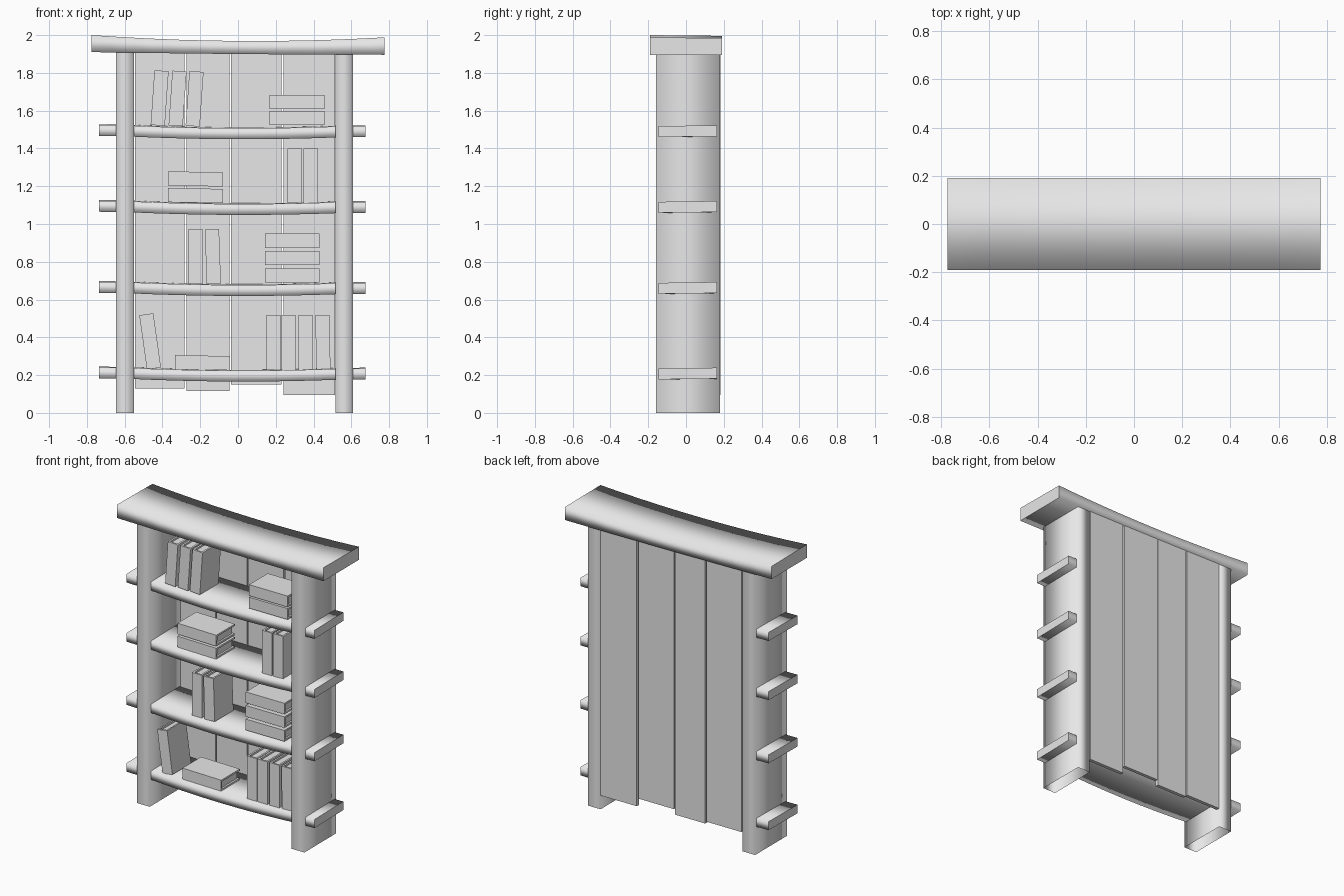
import bpy, bmesh, math
from mathutils import Matrix, Vector

old = bpy.data.objects.get("Cube")
if old:
    bpy.data.objects.remove(old, do_unlink=True)

GREY = (0.8, 0.8, 0.8, 1)
mat = bpy.data.materials.new("plain grey")
mat.use_nodes = True
mat.diffuse_color = GREY
mat.node_tree.nodes["Principled BSDF"].inputs["Base Color"].default_value = GREY


def finish(bm, name):
    mesh = bpy.data.meshes.new(name)
    bm.to_mesh(mesh)
    bm.free()
    mesh.materials.append(mat)
    obj = bpy.data.objects.new(name, mesh)
    bpy.context.collection.objects.link(obj)
    return obj


def add_box(bm, x, y, z):
    """Add a box spanning three (low, high) ranges; return its vertices."""
    verts = bmesh.ops.create_cube(bm, size=1)["verts"]
    for v in verts:
        v.co = Vector([(lo + hi) / 2 + c * (hi - lo) for c, (lo, hi) in zip(v.co, (x, y, z))])
    return verts


def smooth_sides(bm, axis):
    """Smooth all faces except the end caps along one axis."""
    bm.normal_update()
    for f in bm.faces:
        f.smooth = abs(f.normal[axis]) < 0.9
    caps = [e for e in bm.edges if any(not f.smooth for f in e.link_faces)]
    for e in caps:
        e.smooth = False


def plank(name, x, y, z, bend, cuts=9):
    """A long board cut along x and bent by a rule on its points."""
    bm = bmesh.new()
    add_box(bm, x, y, z)
    long_edges = [e for e in bm.edges if abs(e.verts[0].co.x - e.verts[1].co.x) > 0.1]
    bmesh.ops.subdivide_edges(bm, edges=long_edges, cuts=cuts, use_grid_fill=True)
    for v in bm.verts:
        bend(v.co)
    smooth_sides(bm, 0)
    return finish(bm, name)


# Side posts: tubes open at the bottom
for name, x in (("right_post", (-0.645, -0.55)), ("left_post", (0.515, 0.61))):
    bm = bmesh.new()
    add_box(bm, x, (-0.16, 0.18), (0, 1.91))
    bm.normal_update()
    ends = [f for f in bm.faces if abs(f.normal.z) > 0.9]
    bmesh.ops.delete(bm, geom=ends, context="FACES_ONLY")
    smooth_sides(bm, 2)
    finish(bm, name)


# Sagging top board
def bend_top(co):
    t = co.x / 0.775
    if co.z > 1.95:
        co.z -= 0.025 * (1 - t * t) + 0.006 * (t + 1) + (0.004 if co.y > 0 else 0)
    else:
        co.z -= 0.007 * (t + 1) + 0.003 * (1 - t * t)


plank("top_board", (-0.775, 0.775), (-0.19, 0.19), (1.91, 2.0), bend_top)


# Shelves that pass through the posts
def bend_shelf(co):
    bow = max(0, 1 - ((co.x + 0.02) / 0.6) ** 2)
    co.z -= 0.014 * bow + 0.004 * co.x
    if co.y < 0:
        co.y -= 0.012 * bow
    else:
        co.z += 0.004


for i, z in enumerate((0.18, 0.633, 1.062, 1.463)):
    plank(f"shelf_{i + 1}", (-0.735, 0.675), (-0.145, 0.165), (z, z + 0.058), bend_shelf)

# Back boards with uneven lower ends
boards = ((-0.545, -0.282, 0.13), (-0.272, -0.044, 0.115),
          (-0.038, 0.23, 0.15), (0.242, 0.513, 0.095))
for i, (x0, x1, z0) in enumerate(boards):
    bm = bmesh.new()
    add_box(bm, (x0, x1), (0.16, 0.183), (z0, 1.91))
    finish(bm, f"back_board_{i + 1}")


# Books: two covers and a spine around recessed pages
def book(name, x, z, thick=0.075, height=0.29, lean=0, flat=False):
    bm = bmesh.new()
    h, c, front, back = thick / 2, 0.012, -0.12, 0.08
    add_box(bm, (-h, -h + c), (front, back), (0, height))
    add_box(bm, (h - c, h), (front, back), (0, height))
    add_box(bm, (-h + c, h - c), (front, front + c), (0, height))
    add_box(bm, (-h + c, h - c), (front + c, back - c), (c, height - c))
    if flat:
        turn = (Matrix.Translation((x, 0, z + h)) @ Matrix.Rotation(math.radians(90 + lean), 4, "Y")
                @ Matrix.Translation((0, 0, -height / 2)))
    else:
        turn = Matrix.Translation((x, 0, z)) @ Matrix.Rotation(math.radians(lean), 4, "Y")
    bm.transform(turn)
    finish(bm, name)


# Standing books: centre x, base z, lean
standing = ((-0.445, 0.235, -8), (0.188, 0.228, 0), (0.268, 0.228, 0), (0.358, 0.228, 0),
            (0.452, 0.228, -1), (-0.225, 0.683, 0), (-0.128, 0.683, -2), (0.3, 1.11, 0),
            (0.385, 1.11, 0), (-0.425, 1.522, 4), (-0.33, 1.52, 4), (-0.24, 1.518, 4))
for i, (x, z, lean) in enumerate(standing):
    book(f"standing_book_{i + 1}", x, z, lean=lean)

# Lying books: centre x, base z, count in the stack, spacing
stacks = ((-0.188, 0.228, 1, 0), (0.287, 0.69, 3, 0.092),
          (-0.225, 1.113, 2, 0.088), (0.312, 1.523, 2, 0.085))
for i, (x, z, count, step) in enumerate(stacks):
    for k in range(count):
        book(f"lying_book_{i + 1}_{k + 1}", x, z + k * step, flat=True, lean=1 if i in (0, 2) else 0)
